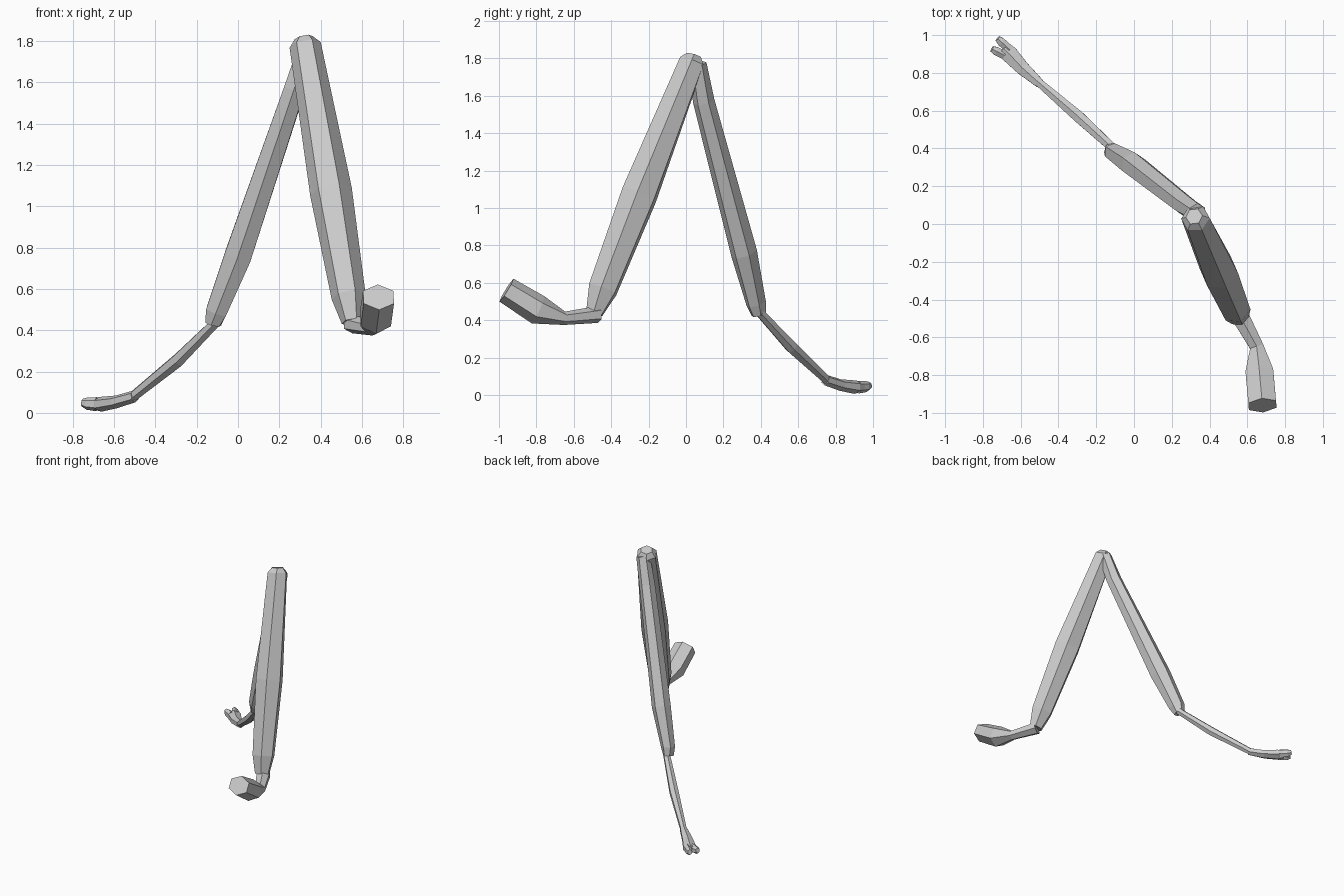
import bpy, bmesh, math
from mathutils import Vector


def limb(name, rings, sides=6):
    """Faceted tube through rings of (x, y, z, half width, half depth)."""
    bm = bmesh.new()
    pts = [Vector(r[:3]) for r in rings]
    loops = []
    for i, r in enumerate(rings):
        before = pts[i] - pts[i - 1] if i > 0 else pts[1] - pts[0]
        after = pts[i + 1] - pts[i] if i < len(pts) - 1 else before
        t = (before.normalized() + after.normalized()).normalized()
        u = t.cross(Vector((0, 0, 1))).normalized()
        v = u.cross(t)
        loop = []
        for k in range(sides):
            a = math.tau * k / sides
            loop.append(bm.verts.new(pts[i] + u * r[3] * math.sin(a) + v * r[4] * math.cos(a)))
        loops.append(loop)
    for a, b in zip(loops, loops[1:]):
        for k in range(sides):
            n = (k + 1) % sides
            bm.faces.new((a[k], a[n], b[n], b[k]))
    bm.faces.new(loops[0])
    bm.faces.new(loops[-1])
    bmesh.ops.recalc_face_normals(bm, faces=bm.faces)
    mesh = bpy.data.meshes.new(name)
    bm.to_mesh(mesh)
    bm.free()
    obj = bpy.data.objects.new(name, mesh)
    bpy.context.collection.objects.link(obj)
    return obj


# Short thick end with the cut-off stump
limb("stump", [
    (0.68, -0.96, 0.56, 0.085, 0.072),
    (0.665, -0.79, 0.455, 0.085, 0.08),
    (0.65, -0.65, 0.41, 0.042, 0.036),
    (0.555, -0.475, 0.43, 0.055, 0.045),
])

# Thick shaft with a low domed top
limb("thick_shaft", [
    (0.555, -0.49, 0.44, 0.055, 0.05),
    (0.535, -0.445, 0.565, 0.083, 0.085),
    (0.45, -0.25, 1.07, 0.102, 0.105),
    (0.325, 0.03, 1.78, 0.077, 0.075),
    (0.318, 0.04, 1.815, 0.045, 0.045),
])

# Slim shaft leaning the other way
limb("slim_shaft", [
    (0.335, 0.06, 1.77, 0.05, 0.05),
    (0.275, 0.095, 1.57, 0.058, 0.058),
    (0.0, 0.31, 0.76, 0.068, 0.078),
    (-0.105, 0.375, 0.49, 0.05, 0.062),
    (-0.12, 0.39, 0.43, 0.04, 0.042),
])

# Thin lower piece
limb("thin_shaft", [
    (-0.105, 0.395, 0.44, 0.026, 0.026),
    (-0.29, 0.565, 0.255, 0.035, 0.035),
    (-0.51, 0.755, 0.078, 0.024, 0.026),
])

# Flattened end piece
limb("palm", [
    (-0.50, 0.745, 0.08, 0.028, 0.029),
    (-0.59, 0.825, 0.053, 0.042, 0.031),
    (-0.66, 0.90, 0.042, 0.052, 0.036),
    (-0.69, 0.93, 0.044, 0.045, 0.03),
])

# Two short prongs
for name, base, tip in (("left_prong", (-0.685, 0.893), (-0.752, 0.927)),
                        ("right_prong", (-0.658, 0.923), (-0.722, 0.982))):
    limb(name, [
        (*base, 0.042, 0.026, 0.034),
        (*[(a + 2 * b) / 3 for a, b in zip(base, tip)], 0.045, 0.026, 0.03),
        (*tip, 0.05, 0.018, 0.02),
    ])
